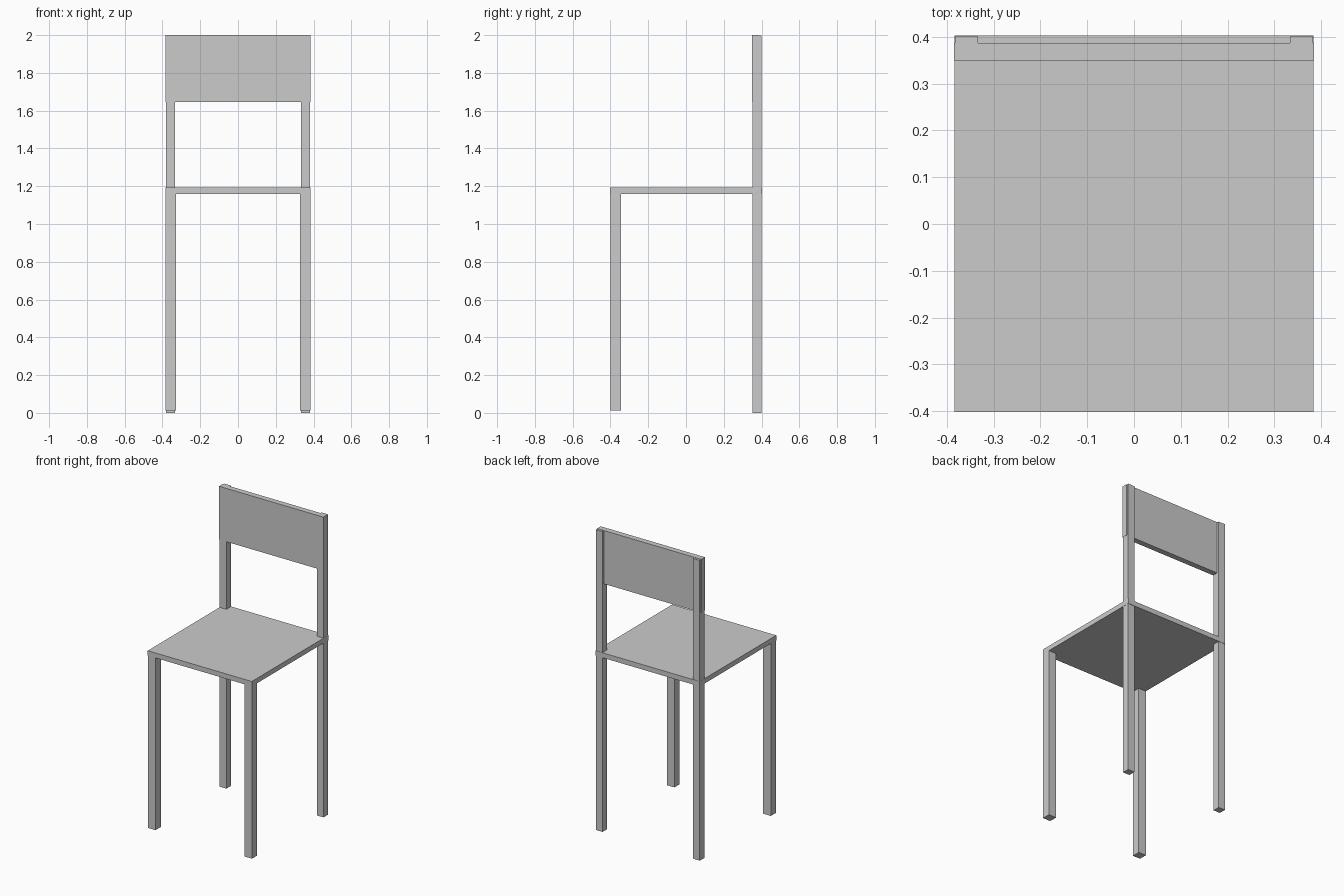
import bpy

if "Cube" in bpy.data.objects:
    bpy.data.objects.remove(bpy.data.objects["Cube"])


def box(name, x, y, z):
    """Axis-aligned box from (min, max) ranges."""
    bpy.ops.mesh.primitive_cube_add(
        size=1, location=[(r[0] + r[1]) / 2 for r in (x, y, z)])
    ob = bpy.context.object
    ob.name = name
    ob.scale = [r[1] - r[0] for r in (x, y, z)]
    bpy.ops.object.transform_apply(location=False, rotation=False, scale=True)
    return ob


# Seat slab
box("seat", (-0.383, 0.383), (-0.402, 0.403), (1.16, 1.193))

# Front legs stop under the seat, back posts run from floor to top
for side, s in (("left", -1), ("right", 1)):
    box(f"front_leg_{side}", sorted((s * 0.327, s * 0.383)), (-0.4, -0.345), (0.013, 1.165))
    box(f"back_post_{side}", sorted((s * 0.333, s * 0.382)), (0.353, 0.401), (0.0, 1.998))

# Backrest panel, slightly proud of the posts at the front
box("backrest", (-0.384, 0.384), (0.349, 0.387), (1.645, 2.0))
